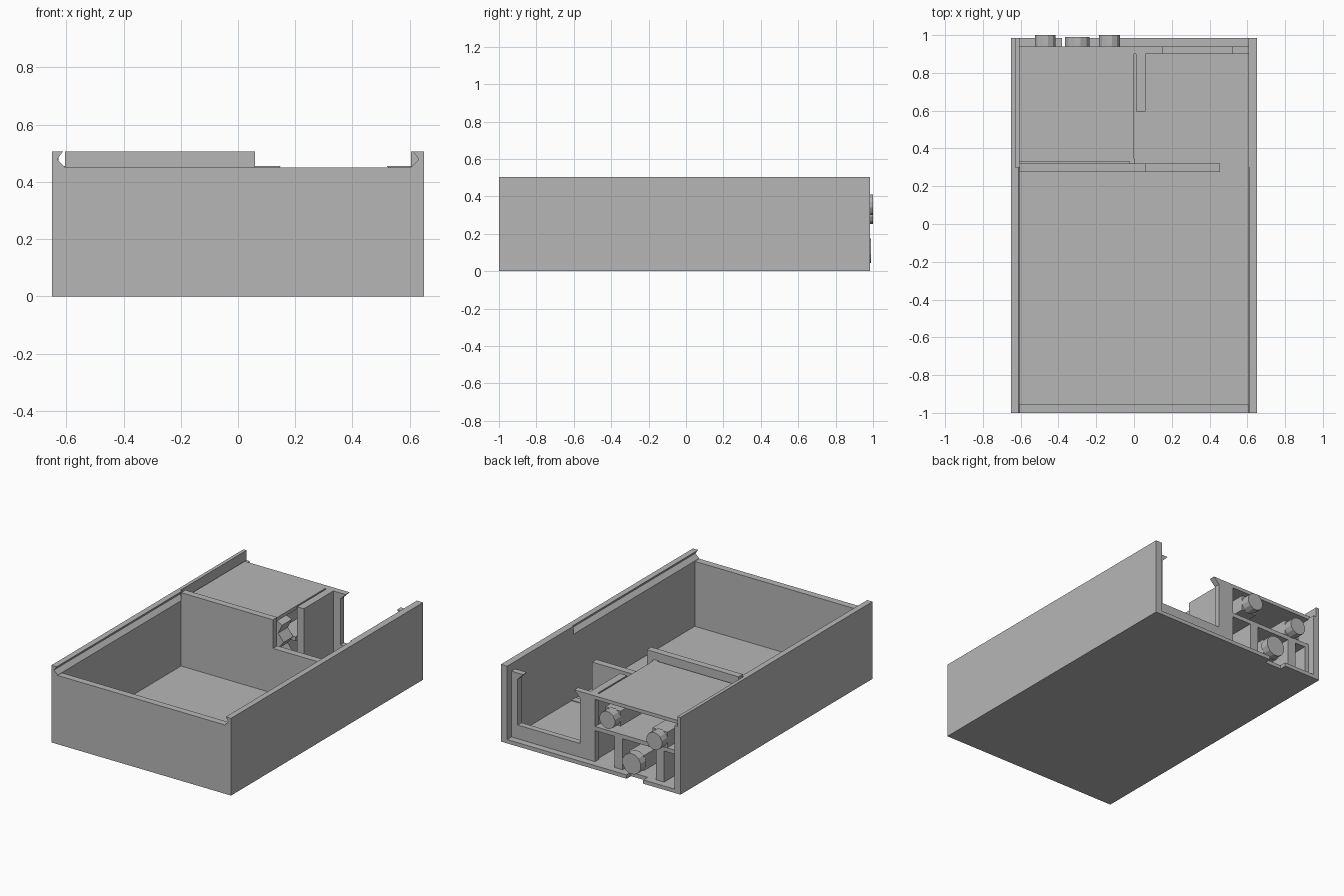
import bpy, bmesh, math

if "Cube" in bpy.data.objects:
    bpy.data.objects.remove(bpy.data.objects["Cube"])

mat = bpy.data.materials.new("light_grey")
mat.diffuse_color = (0.47, 0.47, 0.47, 1)
mat.use_nodes = True
mat.node_tree.nodes["Principled BSDF"].inputs["Base Color"].default_value = mat.diffuse_color


def finish(name, bm):
    bmesh.ops.recalc_face_normals(bm, faces=bm.faces)
    me = bpy.data.meshes.new(name)
    bm.to_mesh(me)
    bm.free()
    me.materials.append(mat)
    ob = bpy.data.objects.new(name, me)
    bpy.context.collection.objects.link(ob)
    return ob


def prism(name, pts, y0, y1):
    """Extrude an x-z profile along y."""
    bm = bmesh.new()
    a = [bm.verts.new((x, y0, z)) for x, z in pts]
    b = [bm.verts.new((x, y1, z)) for x, z in pts]
    n = len(pts)
    bm.faces.new(a)
    bm.faces.new(b[::-1])
    for i in range(n):
        bm.faces.new((a[i], a[(i + 1) % n], b[(i + 1) % n], b[i]))
    return finish(name, bm)


def box(name, x0, x1, y0, y1, z0, z1):
    return prism(name, [(x0, z0), (x1, z0), (x1, z1), (x0, z1)], y0, y1)


def knob(name, x, z, r, y0, y1, sides=12):
    pts = [(x + r * math.cos(2 * math.pi * (i + .5) / sides),
            z + r * math.sin(2 * math.pi * (i + .5) / sides)) for i in range(sides)]
    return prism(name, pts, y0, y1)


# Outer case: floor with a notch below the middle knob, and front wall
box("floor", -.605, .605, -.955, .94, 0, .025)
box("floor_back_lip_right", -.26, .605, .94, .985, 0, .025)
box("floor_back_lip_left", -.605, -.38, .94, .985, 0, .025)
box("front_wall", -.605, .605, -1, -.955, 0, .45)

# Side walls with a V groove for the sliding lid
for s, side in ((-1, "left"), (1, "right")):
    prof = [(.65, 0), (.605, 0), (.605, .452), (.632, .478), (.612, .505), (.65, .505)]
    prism(side + "_wall_front", [(s * x, z) for x, z in prof], -1, .3)
box("right_wall_back", .605, .65, .3, .985, 0, .505)
prism("left_wall_back", [(-.65, 0), (-.605, 0), (-.605, .44), (-.627, .44),
                         (-.627, .505), (-.65, .505)], .3, .985)

# Stepped divider between the big tray and the mechanism
prism("divider", [(-.605, .02), (.605, .02), (.605, .03), (.455, .03), (.455, .318),
                  (.06, .318), (.06, .505), (-.605, .505)], .275, .32)

# Back frame: a U with small hooks at the top of each post
prism("back_frame", [(0, .02), (.605, .02), (.605, .455), (.52, .455), (.56, .415),
                     (.56, .115), (.11, .115), (.11, .415), (.15, .455), (0, .455)], .9, .94)

# Mechanism compartment
box("compartment_side_wall", .01, .06, .595, .9, .02, .455)
box("compartment_top", -.61, 0, .33, .94, .432, .455)
box("middle_shelf", -.605, 0, .595, .94, .228, .255)
box("corner_pin", -.025, .005, .32, .345, .02, .455)
for i, (x0, x1) in enumerate(((-.605, -.575), (-.5, -.44), (-.2, -.14))):
    box("lower_guide_%d" % (i + 1), x0, x1, .595, .94, .02, .23)

# Sliding bolts with round knobs
for n, x, z, r, end in (("right", -.13, .355, .057, 1.0), ("left", -.47, .308, .057, 1.0),
                        ("middle", -.30, .11, .068, .99)):
    box(n + "_bolt", x - .055, x + .055, .6, .94, z - .05, z + .05)
    knob(n + "_knob", x, z, r, .935, end)

# Catch lever inside the compartment
prism("catch_lever", [(-.12, .1), (-.03, .16), (-.06, .2), (-.02, .25), (-.06, .3),
                      (-.03, .36), (-.12, .4)], .5, .6)
